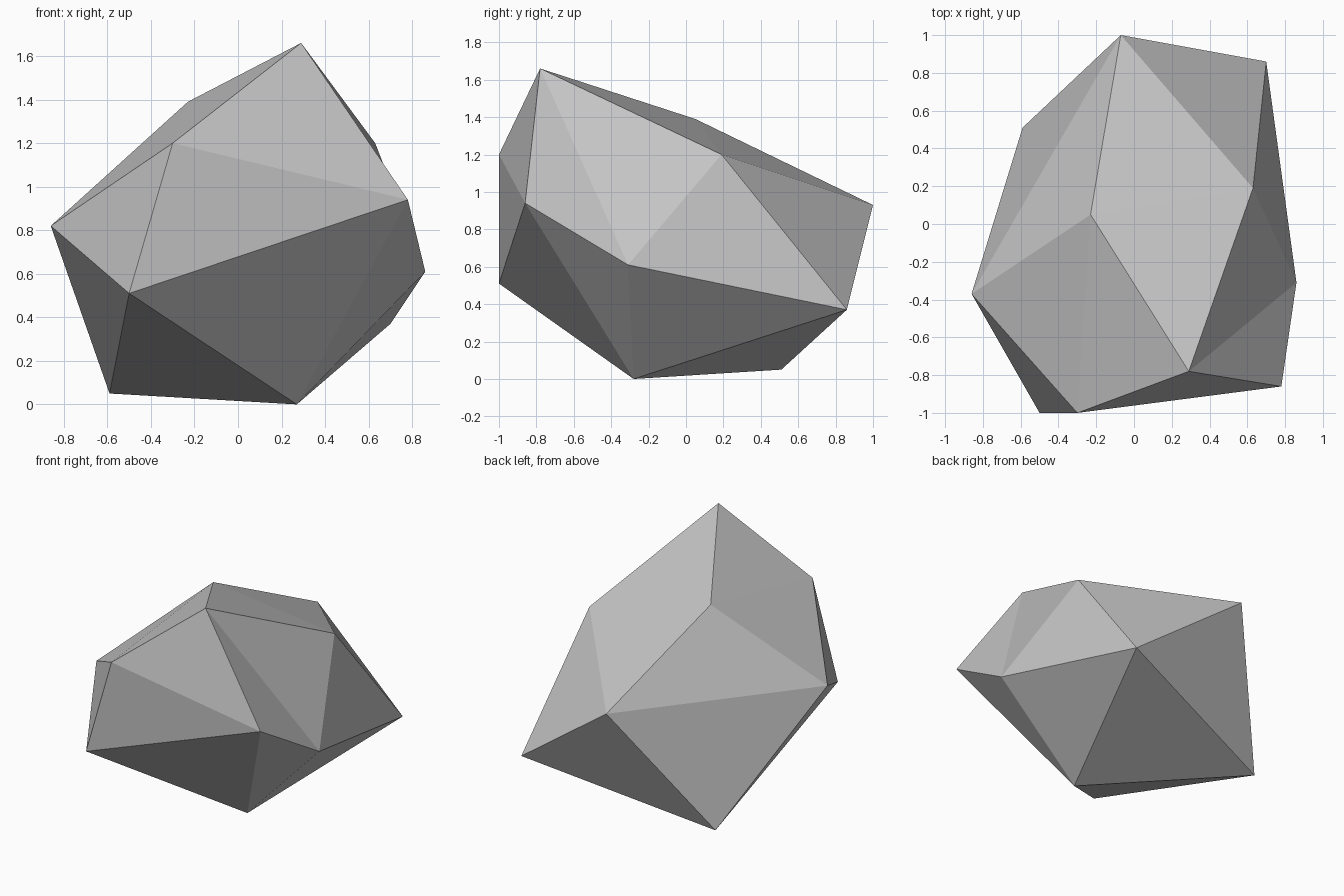
import bpy
import bmesh

cube = bpy.data.objects.get("Cube")
if cube:
    bpy.data.objects.remove(cube, do_unlink=True)

# Stone colour
stone = bpy.data.materials.new("stone grey")
stone.use_nodes = True
grey = (0.55, 0.55, 0.55, 1)
stone.diffuse_color = grey
bsdf = stone.node_tree.nodes["Principled BSDF"]
bsdf.inputs["Base Color"].default_value = grey
bsdf.inputs["Roughness"].default_value = 0.9

# Irregular twenty-sided rock: a peak, two staggered rings of five, a base corner
bm = bmesh.new()
peak = bm.verts.new((0.29, -0.78, 1.66))
base = bm.verts.new((-0.59, 0.51, 0.05))
upper = [bm.verts.new(p) for p in (
    (-0.23, 0.05, 1.39), (-0.30, -1.0, 1.20), (0.78, -0.86, 0.94),
    (0.86, -0.31, 0.61), (0.63, 0.19, 1.20))]
lower = [bm.verts.new(p) for p in (
    (-0.86, -0.37, 0.82), (-0.50, -1.0, 0.51), (0.27, -0.28, 0.0),
    (0.70, 0.86, 0.37), (-0.07, 1.0, 0.93))]

# Fan at each end and a zigzag band between the rings
for i in range(5):
    j = (i + 1) % 5
    bm.faces.new((peak, upper[i], upper[j]))
    bm.faces.new((upper[i], lower[i], upper[j]))
    bm.faces.new((upper[j], lower[i], lower[j]))
    bm.faces.new((base, lower[j], lower[i]))
bmesh.ops.recalc_face_normals(bm, faces=bm.faces)

mesh = bpy.data.meshes.new("rock")
bm.to_mesh(mesh)
bm.free()
mesh.materials.append(stone)
rock = bpy.data.objects.new("rock", mesh)
bpy.context.collection.objects.link(rock)
